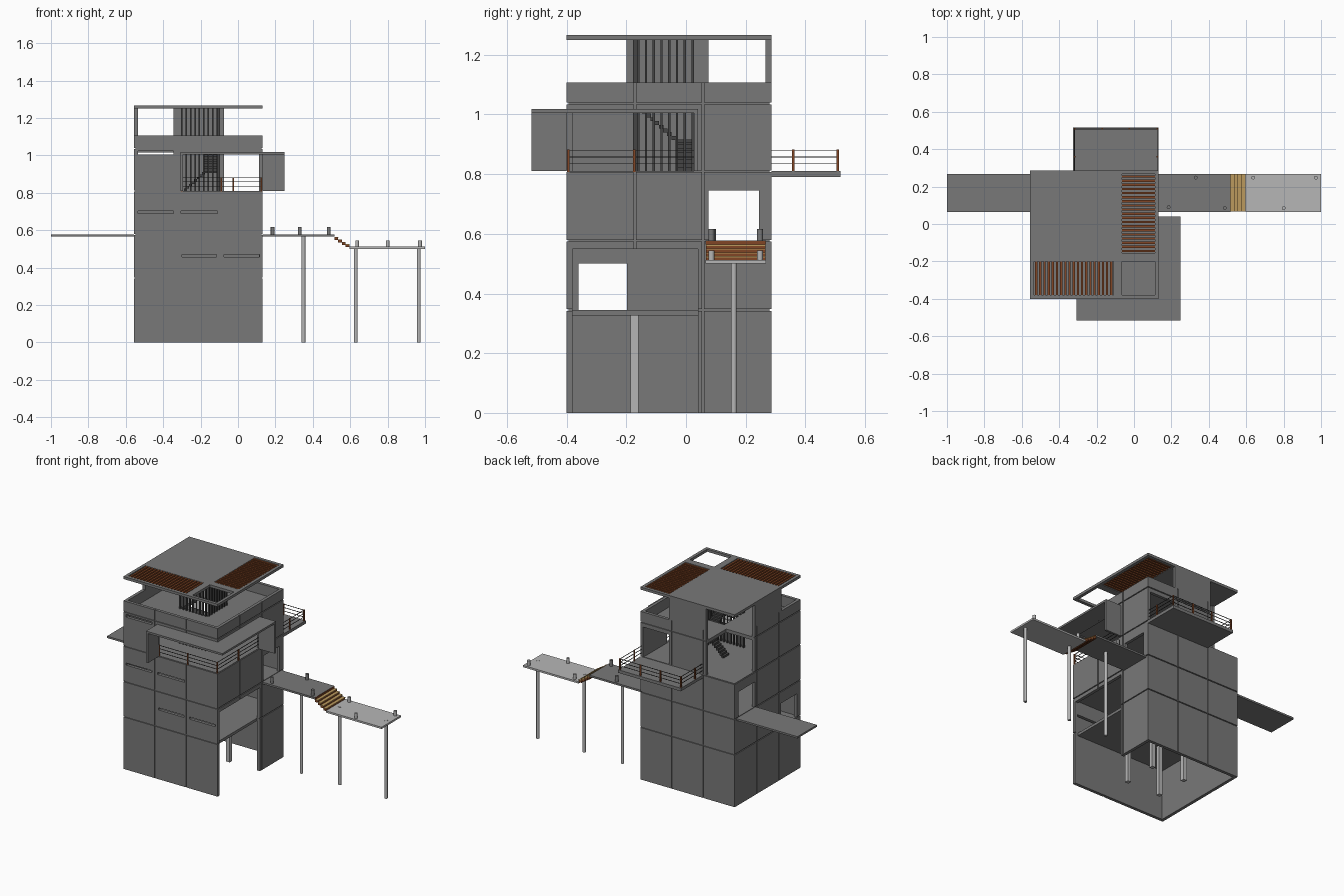
import bpy, bmesh, math
from mathutils import Matrix, Vector


def material(name, r, g, b):
    m = bpy.data.materials.new(name)
    m.diffuse_color = (r, g, b, 1)
    return m


CONCRETE = material("concrete grey", 0.19, 0.19, 0.19)
PALE = material("pale grey", 0.47, 0.47, 0.47)
DARK = material("dark metal", 0.06, 0.06, 0.06)
BROWN = material("brown wood", 0.22, 0.06, 0.018)
TAN = material("tan wood", 0.50, 0.32, 0.11)


def finish(name, bm, mat):
    me = bpy.data.meshes.new(name)
    bm.to_mesh(me)
    bm.free()
    ob = bpy.data.objects.new(name, me)
    bpy.context.collection.objects.link(ob)
    if mat:
        me.materials.append(mat)
    return ob


def boxes(name, bounds, mat=None):
    """One object from boxes given as (x0, x1, y0, y1, z0, z1)."""
    bm = bmesh.new()
    for x0, x1, y0, y1, z0, z1 in bounds:
        m = Matrix.Translation(((x0 + x1) / 2, (y0 + y1) / 2, (z0 + z1) / 2))
        bmesh.ops.create_cube(bm, size=1, matrix=m @ Matrix.Diagonal((x1 - x0, y1 - y0, z1 - z0, 1)))
    return finish(name, bm, mat)


def cylinders(name, items, mat, sides=16):
    """Upright cylinders given as (x, y, radius, z0, z1)."""
    bm = bmesh.new()
    for x, y, r, z0, z1 in items:
        bmesh.ops.create_cone(bm, cap_ends=True, segments=sides, radius1=r, radius2=r,
                              depth=z1 - z0, matrix=Matrix.Translation((x, y, (z0 + z1) / 2)))
    ob = finish(name, bm, mat)
    bpy.context.view_layer.objects.active = ob
    ob.select_set(True)
    bpy.ops.object.shade_smooth_by_angle(angle=math.radians(40))
    ob.select_set(False)


def cut(ob, bounds):
    """Subtract boxes from an object."""
    bpy.context.view_layer.objects.active = ob
    for b in bounds:
        cutter = boxes("cutter", [b])
        mod = ob.modifiers.new("cut", 'BOOLEAN')
        mod.operation, mod.solver, mod.object = 'DIFFERENCE', 'EXACT', cutter
        bpy.ops.object.modifier_apply(modifier=mod.name)
        bpy.data.objects.remove(cutter)


X0, X1, Y0, Y1 = -0.555, 0.132, -0.40, 0.286    # tower footprint
T = 0.02                                        # wall thickness
xa, xb, ya, yb = X0 + T, X1 - T, Y0 + T, Y1 - T

# tower shell with openings
tower = boxes("tower_walls", [(X0, X1, Y0, Y1, 0, 1.25)], CONCRETE)
cut(tower, [
    (xa, xb, ya, yb, -0.1, 1.4),                 # hollow inside
    (-0.7, 0.3, -0.5, -0.2, 1.107, 1.4),         # open top floor, front
    (-0.075, 0.3, -0.5, 0.4, 1.107, 1.4),        # open top floor, right
    (-0.7, -0.345, 0.075, 0.4, 0.81, 1.4),       # open stair corner
    (-0.305, 0.3, -0.5, 0.04, 0.81, 1.008),      # corner terrace
    (-0.075, xb, 0.2, 0.4, 0.81, 1.008),         # back balcony door
    (0.05, 0.3, ya, 0.04, -0.1, 0.55),           # ground floor opening
    (-0.7, 0.3, 0.075, 0.245, 0.577, 0.745),     # bridge doors
    (-0.7, -0.5, -0.36, -0.198, 0.345, 0.50),    # left window
    (xa, -0.345, -0.5, -0.3, 1.004, 1.022),      # window slots
    (xa, -0.345, -0.5, -0.3, 0.688, 0.702),
    (-0.305, -0.11, -0.5, -0.3, 0.688, 0.702),
    (-0.30, -0.115, -0.5, -0.3, 0.456, 0.470),
    (-0.075, 0.115, -0.5, -0.3, 0.456, 0.470)])

# panel joints as shallow grooves
g, d = 0.003, 0.006
grooves = []
for z in (0.345, 0.577, 0.81, 1.037):
    grooves += [(X0 - 0.1, X1 + 0.1, Y0 - 0.1, Y0 + d, z - g, z + g),
                (X0 - 0.1, X1 + 0.1, Y1 - d, Y1 + 0.1, z - g, z + g),
                (X0 - 0.1, X0 + d, Y0 - 0.1, Y1 + 0.1, z - g, z + g),
                (X1 - d, X1 + 0.1, Y0 - 0.1, Y1 + 0.1, z - g, z + g)]
for k in (1, 2):
    x, y = X0 + (X1 - X0) * k / 3, Y0 + (Y1 - Y0) * k / 3
    grooves += [(x - g, x + g, Y0 - 0.1, Y0 + d, -0.1, 1.2), (x - g, x + g, Y1 - d, Y1 + 0.1, -0.1, 1.107),
                (X0 - 0.1, X0 + d, y - g, y + g, -0.1, 1.107), (X1 - d, X1 + 0.1, y - g, y + g, -0.1, 1.2)]
cut(tower, grooves)

# inner floors and roof deck
boxes("inner_floors", [(xa, xb, ya, yb, z - 0.018, z) for z in (0.345, 0.577)], CONCRETE)
boxes("terrace_floor", [(X0 + 0.008, X1 - 0.008, Y0 + 0.008, Y1 - 0.008, 0.79, 0.809)], CONCRETE)
deck = boxes("roof_deck", [(xa, xb, ya, yb, 1.015, 1.037)], CONCRETE)
cut(deck, [(-0.7, -0.345, 0.075, 0.4, 0.9, 1.1), (-0.30, -0.10, -0.17, 0.03, 0.9, 1.1)])
boxes("inner_columns", [(x - 0.013, x + 0.013, y - 0.013, y + 0.013, 0, 0.327)
                        for x in (-0.34, -0.10) for y in (-0.173, 0.05)], PALE)

# flat roof with three openings, two filled with slats
roof = boxes("flat_roof", [(X0, X1, Y0, Y1, 1.25, 1.267)], CONCRETE)
cut(roof, [(-0.065, 0.112, -0.155, 0.266, 1.2, 1.3), (-0.535, -0.11, -0.38, -0.2, 1.2, 1.3),
           (-0.065, 0.112, -0.38, -0.2, 1.2, 1.3)])
boxes("right_roof_slats", [(-0.066, 0.113, y - 0.006, y + 0.006, 1.251, 1.266)
                           for y in (-0.144 + 0.0221 * i for i in range(19))], BROWN)
boxes("front_roof_slats", [(x - 0.006, x + 0.006, -0.381, -0.199, 1.251, 1.266)
                           for x in (-0.523 + 0.0223 * i for i in range(19))], BROWN)

# folded canopy round the terrace corner
boxes("canopy", [(-0.308, 0.248, -0.517, Y0, 1.005, 1.018), (X1, 0.248, Y0, 0.04, 1.005, 1.018),
                 (-0.308, -0.295, -0.517, Y0, 0.81, 1.005), (X1, 0.248, 0.027, 0.04, 0.81, 1.005)], CONCRETE)

# back balcony and bridges
boxes("back_balcony", [(-0.325, X1, Y1, 0.517, 0.79, 0.81)], CONCRETE)
boxes("left_bridge", [(-1, X0, 0.065, 0.268, 0.565, 0.577)], CONCRETE)
boxes("right_bridge", [(X1, 0.515, 0.065, 0.268, 0.565, 0.577)], CONCRETE)
boxes("lower_pier", [(0.595, 1, 0.065, 0.268, 0.50, 0.512)], PALE)
steps = [(0.515 + 0.02 * i, 0.564 - 0.013 * i) for i in range(4)]
boxes("step_risers", [(x, x + 0.02, 0.067, 0.266, z - 0.016, z - 0.004) for x, z in steps], BROWN)
boxes("step_treads", [(x, x + 0.021, 0.067, 0.266, z - 0.004, z) for x, z in steps], TAN)
boxes("step_top_riser", [(0.515, 0.517, 0.067, 0.266, 0.562, 0.576)], BROWN)
cylinders("pier_columns", [(0.35, 0.16, 0.01, 0, 0.565), (0.63, 0.16, 0.01, 0, 0.513),
                           (0.967, 0.16, 0.01, 0, 0.513)], PALE)
cylinders("bollards", [(x, y, 0.01, 0.577, 0.616) for x, y in ((0.185, 0.09), (0.33, 0.248), (0.485, 0.085))],
          CONCRETE)
cylinders("pier_bollards", [(x, y, 0.01, 0.512, 0.545) for x, y in ((0.637, 0.248), (0.80, 0.085), (0.973, 0.248))],
          PALE)

# railings: posts and thin rails along a path
def railing(name, path, posts):
    boxes(name + "_posts", [(x - 0.004, x + 0.004, y - 0.004, y + 0.004, 0.808, 0.882) for x, y in posts], BROWN)
    r = 0.0015
    boxes(name + "_rails", [(min(a[0], b[0]) - r, max(a[0], b[0]) + r, min(a[1], b[1]) - r, max(a[1], b[1]) + r,
                             z - r, z + r) for a, b in zip(path, path[1:]) for z in (0.835, 0.858, 0.88)], DARK)


railing("terrace", [(-0.303, -0.394), (0.125, -0.394), (0.125, 0.038)],
        [(-0.30, -0.394), (-0.09, -0.394), (0.125, -0.394), (0.125, -0.173)])
railing("balcony", [(-0.318, Y1), (-0.318, 0.508), (0.125, 0.508), (0.125, Y1)],
        [(x, y) for x in (-0.318, 0.125) for y in (0.36, 0.508)] + [(-0.17, 0.508), (-0.025, 0.508)])

# stair fins and the L-shaped inner stair
boxes("front_fins", [(x - 0.004, x + 0.004, -0.178, -0.166, 0.809, 1.25)
                     for x in (-0.30 + 0.0235 * i for i in range(9))], DARK)
boxes("side_fins", [(-0.107, -0.095, y - 0.004, y + 0.004, 0.809, 1.25)
                    for y in (-0.16 + 0.026 * i for i in range(8))], DARK)
boxes("lower_stair", [(-0.29 + 0.014 * i, -0.275 + 0.014 * i, -0.035, 0.022, 0.81 + 0.0125 * i, 0.8225 + 0.0125 * i)
                      for i in range(8)] + [(-0.178, -0.11, -0.035, 0.022, 0.905, 0.917)], DARK)
boxes("upper_stair", [(-0.178, -0.11, -0.049 - 0.014 * i, -0.034 - 0.014 * i, 0.915 + 0.0125 * i, 0.928 + 0.0125 * i)
                      for i in range(9)], DARK)
